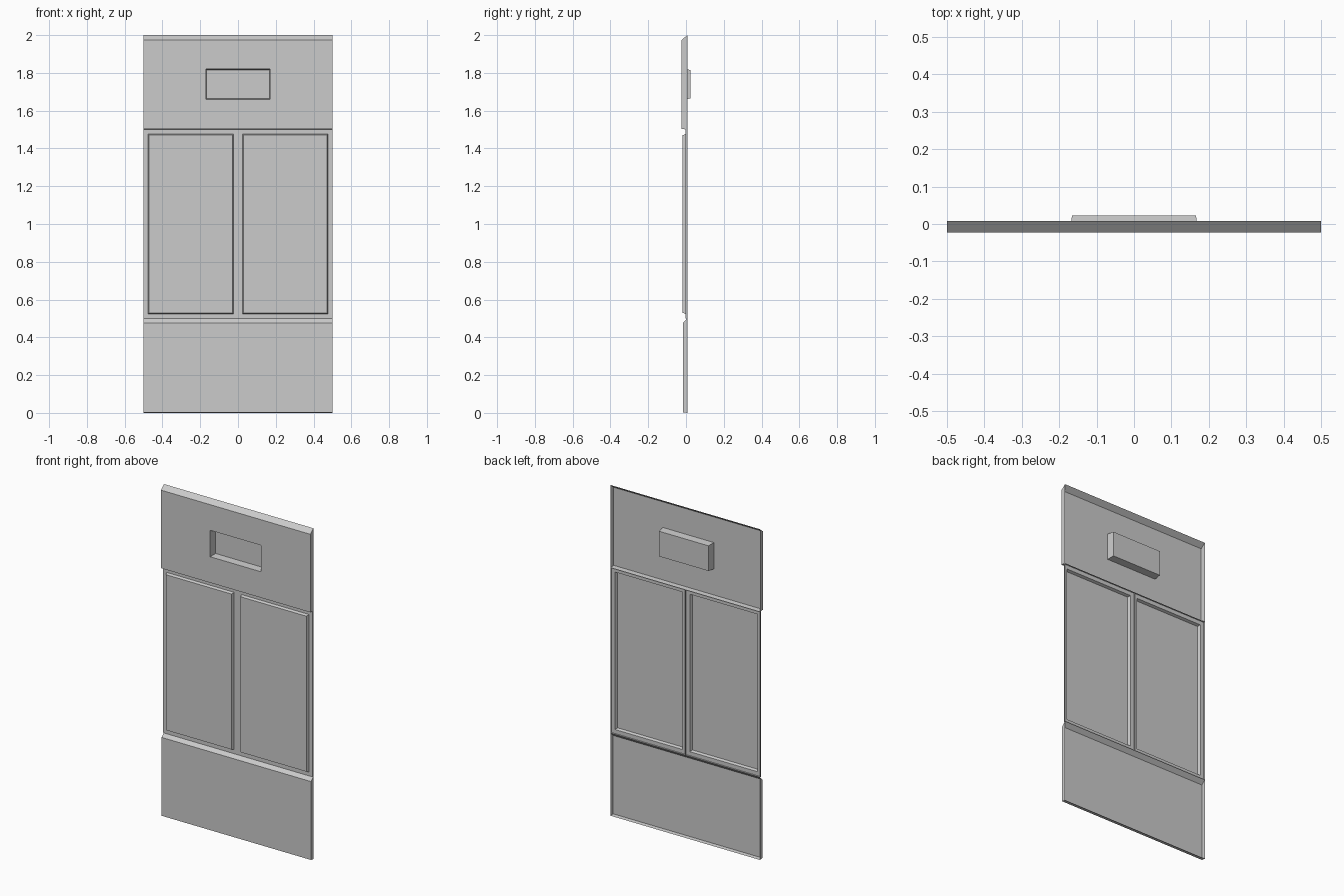
import bpy
import bmesh

cube = bpy.data.objects.get("Cube")
if cube:
    bpy.data.objects.remove(cube, do_unlink=True)

# Single flat colour
grey = bpy.data.materials.new("panel grey")
grey.use_nodes = True
colour = (0.6, 0.6, 0.6, 1)
grey.diffuse_color = colour
grey.node_tree.nodes["Principled BSDF"].inputs["Base Color"].default_value = colour

# Depths of the thin pressed sheet
BACK = 0.0075
DEEP = 0.0225
FRAME = -0.002


def inset(rect, d):
    x0, x1, z0, z1 = rect
    return (x0 + d, x1 - d, z0 + d, z1 - d)


def pressed_sheet(name, rings):
    """Bridge rectangles (x0, x1, z0, z1) at given depths and cap the last one."""
    bm = bmesh.new()
    previous = None
    for (x0, x1, z0, z1), y in rings:
        ring = [bm.verts.new((x, y, z))
                for x, z in ((x0, z0), (x1, z0), (x1, z1), (x0, z1))]
        if previous:
            for i in range(4):
                j = (i + 1) % 4
                bm.faces.new((previous[i], previous[j], ring[j], ring[i]))
        previous = ring
    bm.faces.new(previous)
    mesh = bpy.data.meshes.new(name)
    bm.to_mesh(mesh)
    bm.free()
    mesh.materials.append(grey)
    obj = bpy.data.objects.new(name, mesh)
    bpy.context.collection.objects.link(obj)


# Upper panel: sloped top edge and a recessed pocket
pocket = (-0.17, 0.17, 1.66, 1.82)
pressed_sheet("upper_panel", [
    ((-0.5, 0.5, 1.5, 2.0), BACK),
    ((-0.5, 0.5, 1.503, 1.975), -DEEP),
    (pocket, -DEEP),
    (inset(pocket, 0.004), DEEP),
])

# Middle doors: flanged frame with a raised field
for name, x0, x1 in (("right_door", -0.5, 0), ("left_door", 0, 0.5)):
    frame = (x0, x1, 0.5, 1.5)
    field = inset(frame, 0.024)
    pressed_sheet(name, [
        (frame, BACK),
        (frame, FRAME),
        (field, FRAME),
        (inset(field, 0.006), -0.018),
    ])

# Lower panel: sloped top edge
pressed_sheet("lower_panel", [
    ((-0.5, 0.5, 0, 0.5), BACK),
    ((-0.5, 0.5, 0.003, 0.477), -0.016),
])
